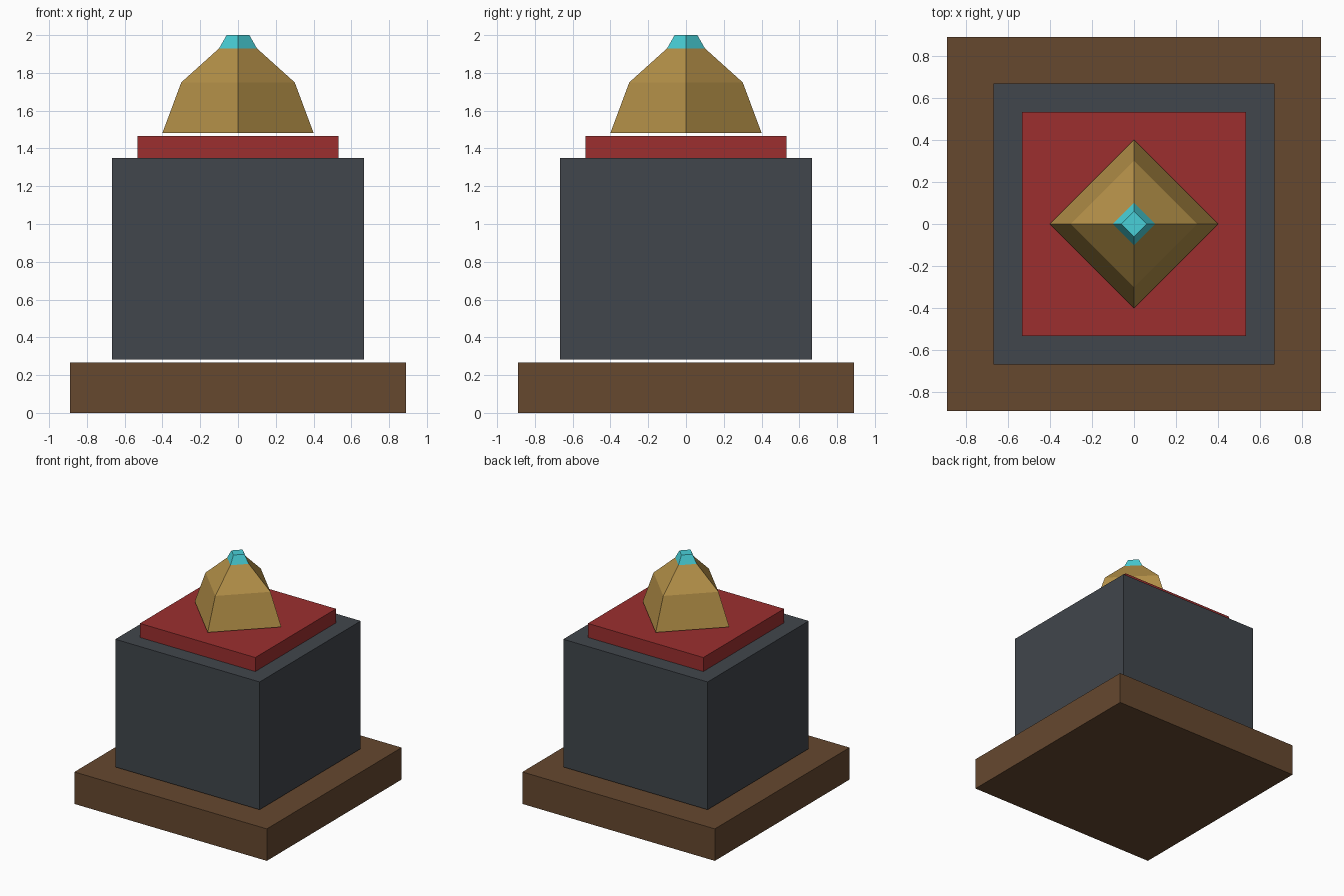
import bpy, bmesh, math

if "Cube" in bpy.data.objects:
    bpy.data.objects.remove(bpy.data.objects["Cube"])


def material(name, rgb):
    """Flat material from 0-255 sRGB values."""
    m = bpy.data.materials.new(name)
    lin = [((c / 255 + 0.055) / 1.055) ** 2.4 for c in rgb]
    m.diffuse_color = (*lin, 1)
    m.use_nodes = True
    m.node_tree.nodes["Principled BSDF"].inputs["Base Color"].default_value = m.diffuse_color
    return m


def square_stack(name, mat, levels, diamond=False):
    """Closed four-sided solid from (corner radius or half width, height) levels."""
    bm = bmesh.new()
    turn = 0 if diamond else math.pi / 4
    scale = 1 if diamond else math.sqrt(2)
    rings = []
    for r, z in levels:
        angles = [turn + i * math.pi / 2 for i in range(4)]
        rings.append([bm.verts.new((r * scale * math.cos(a), r * scale * math.sin(a), z))
                      for a in angles])
    for low, high in zip(rings, rings[1:]):
        for i in range(4):
            j = (i + 1) % 4
            bm.faces.new((low[i], low[j], high[j], high[i]))
    bm.faces.new(rings[0][::-1])
    bm.faces.new(rings[-1])
    mesh = bpy.data.meshes.new(name)
    bm.to_mesh(mesh)
    bm.free()
    mesh.materials.append(mat)
    obj = bpy.data.objects.new(name, mesh)
    bpy.context.collection.objects.link(obj)
    return obj


brown = material("brown wood", (102, 72, 47))
slate = material("dark slate", (65, 70, 76))
red = material("deep red", (156, 47, 47))
gold = material("dull gold", (180, 144, 72))
cyan = material("bright cyan", (73, 208, 216))

# Plinth, block and slab
square_stack("plinth", brown, [(0.889, 0), (0.889, 0.267)])
square_stack("main_block", slate, [(0.667, 0.283), (0.667, 1.35)])
square_stack("top_slab", red, [(0.533, 1.35), (0.533, 1.467)])

# Faceted dome and its crystal tip, turned corner-forward
square_stack("dome", gold, [(0.4, 1.483), (0.3, 1.75), (0.1, 1.93)], diamond=True)
square_stack("crystal_tip", cyan, [(0.1, 1.93), (0.06, 2.0)], diamond=True)
